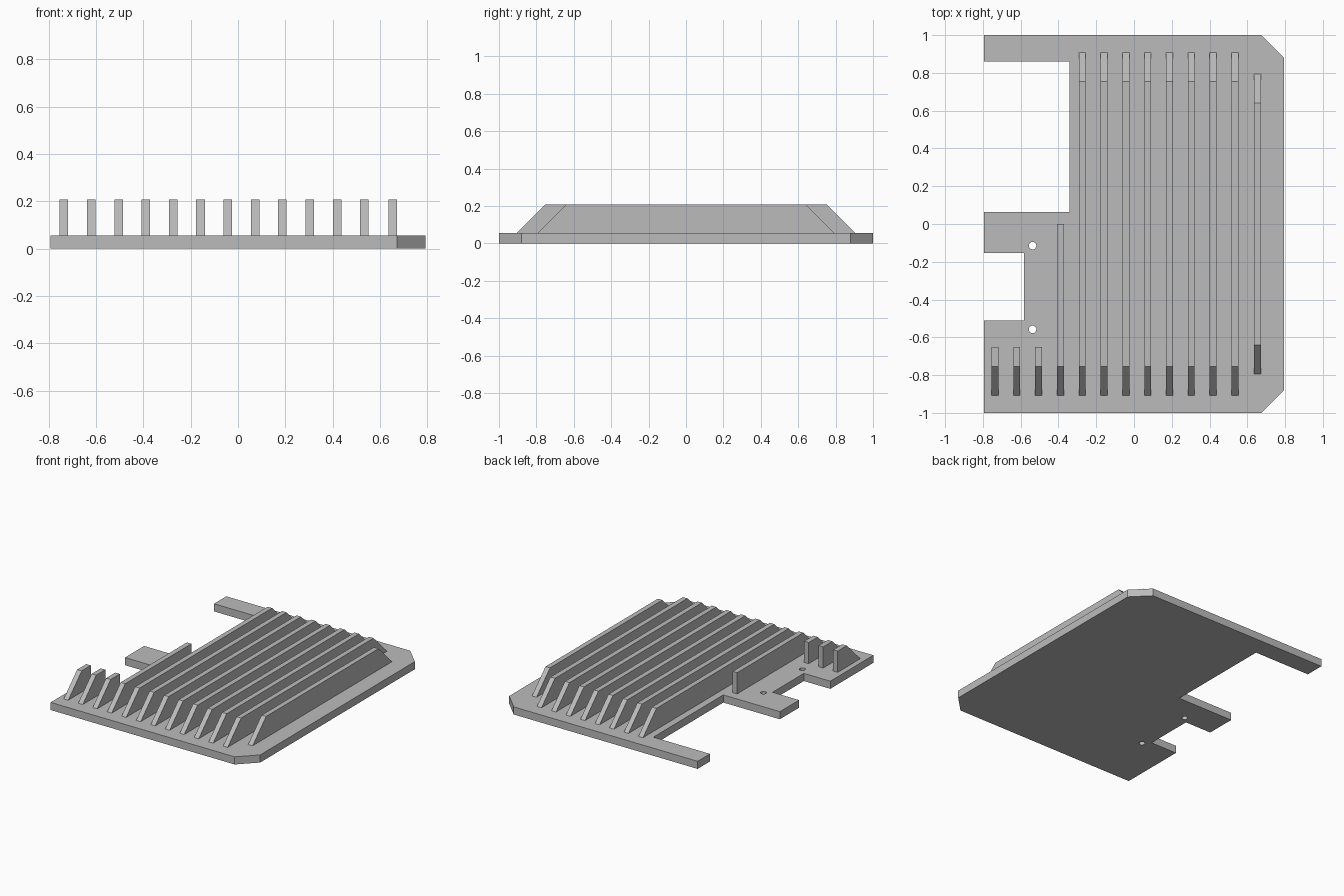
import bpy
import bmesh
from mathutils import Matrix, Vector

if "Cube" in bpy.data.objects:
    bpy.data.objects.remove(bpy.data.objects["Cube"])

BASE_TOP, FIN_TOP = 0.055, 0.208
RISE = FIN_TOP - BASE_TOP
HALF_X, CHAMFER = 0.793, 0.12

grey = bpy.data.materials.new("aluminium grey")
grey.use_nodes = True
grey.diffuse_color = (0.5, 0.5, 0.5, 1)
grey.node_tree.nodes["Principled BSDF"].inputs["Base Color"].default_value = (0.5, 0.5, 0.5, 1)


def extrude_profile(name, points, direction):
    """Make a solid from a closed outline swept along a direction."""
    bm = bmesh.new()
    face = bm.faces.new([bm.verts.new(p) for p in points])
    swept = bmesh.ops.extrude_face_region(bm, geom=[face])["geom"]
    bmesh.ops.translate(bm, vec=Vector(direction),
                        verts=[v for v in swept if isinstance(v, bmesh.types.BMVert)])
    bmesh.ops.recalc_face_normals(bm, faces=bm.faces)
    mesh = bpy.data.meshes.new(name)
    bm.to_mesh(mesh)
    bm.free()
    mesh.materials.append(grey)
    obj = bpy.data.objects.new(name, mesh)
    bpy.context.collection.objects.link(obj)
    return obj


# Base plate: chamfered right corners, two notches on the left
outline = [
    (-HALF_X, -1), (HALF_X - CHAMFER, -1), (HALF_X, CHAMFER - 1),
    (HALF_X, 1 - CHAMFER), (HALF_X - CHAMFER, 1), (-HALF_X, 1),
    (-HALF_X, 0.86), (-0.342, 0.86), (-0.342, 0.064), (-HALF_X, 0.064),
    (-HALF_X, -0.154), (-0.582, -0.154), (-0.582, -0.51), (-HALF_X, -0.51),
]
plate = extrude_profile("base_plate", [(x, y, 0) for x, y in outline], (0, 0, BASE_TOP))

# Screw holes through the plate
bm = bmesh.new()
for y in (-0.115, -0.558):
    bmesh.ops.create_cone(bm, cap_ends=True, segments=24, radius1=0.02, radius2=0.02,
                          depth=0.3, matrix=Matrix.Translation((-0.537, y, 0.03)))
cutter_mesh = bpy.data.meshes.new("screw_hole_cutter")
bm.to_mesh(cutter_mesh)
bm.free()
cutter_mesh.materials.append(grey)
cutter = bpy.data.objects.new("screw_hole_cutter", cutter_mesh)
bpy.context.collection.objects.link(cutter)
cutter.hide_render = True
cut = plate.modifiers.new("screw holes", "BOOLEAN")
cut.operation, cut.solver, cut.object = "DIFFERENCE", "EXACT", cutter
bpy.context.view_layer.update()
drilled = bpy.data.meshes.new_from_object(
    plate.evaluated_get(bpy.context.evaluated_depsgraph_get()))
plate.modifiers.clear()
plate.data = drilled
bpy.data.objects.remove(cutter)


def fin(name, x, front, back, back_slope=RISE, width=0.036):
    """Upright fin with a sloped front and a sloped or square back."""
    sunk = BASE_TOP - 0.01
    side = [(front, sunk), (front, BASE_TOP), (front + RISE, FIN_TOP),
            (back - back_slope, FIN_TOP), (back, BASE_TOP), (back, sunk)]
    extrude_profile(name, [(x - width / 2, y, z) for y, z in side], (width, 0, 0))


# Cooling fins: three short, one half-length, eight long
for i in range(12):
    x = -0.736 + i * 0.1155
    if i < 3:
        fin(f"short_fin_{i + 1}", x, -0.907, -0.65, 0)
    elif i == 3:
        fin("half_fin", x, -0.907, 0, 0)
    else:
        fin(f"long_fin_{i - 3}", x, -0.907, 0.907)

# Outer fin, slightly shorter
fin("outer_fin", 0.654, -0.793, 0.793)
